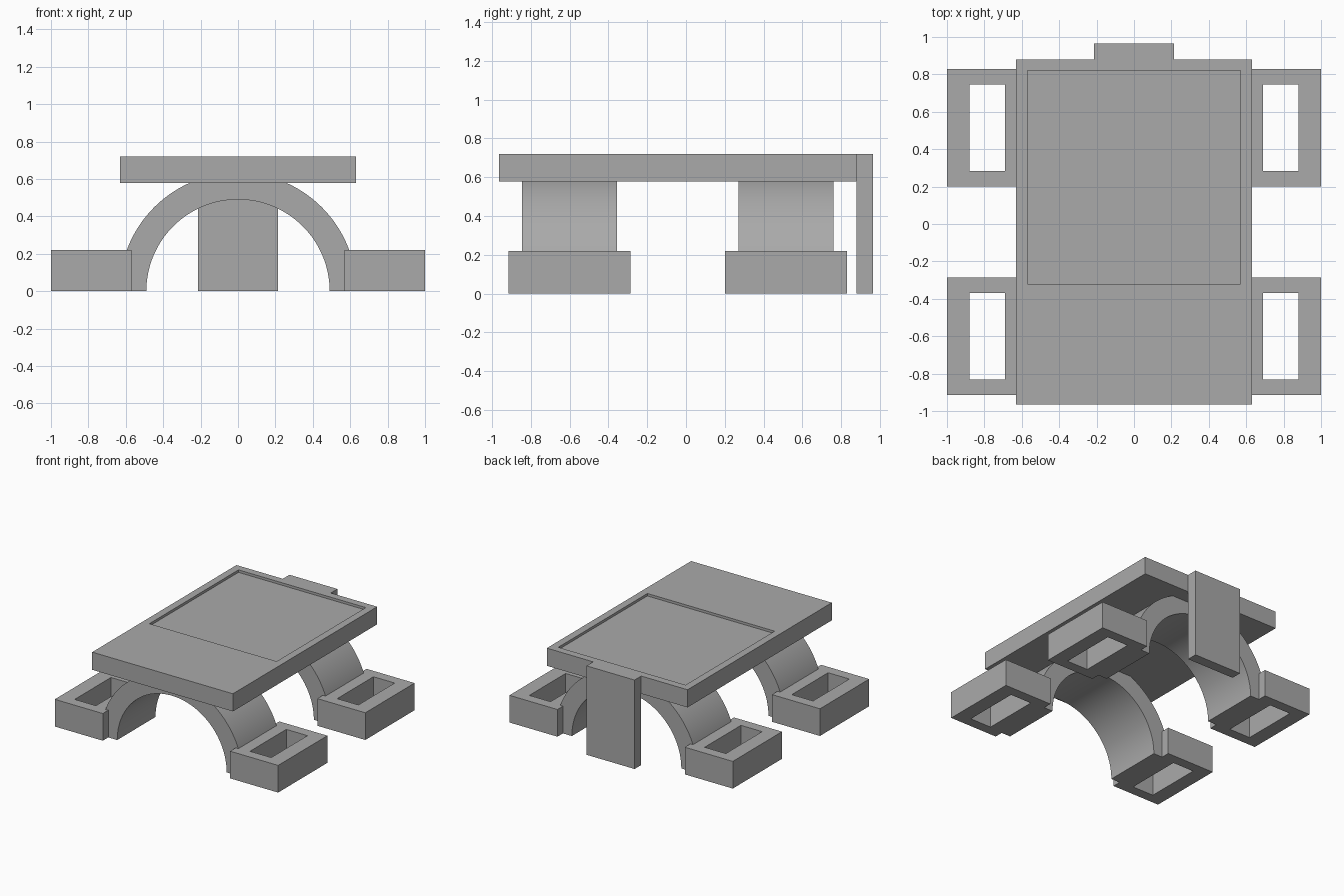
import bpy, bmesh, math

cube = bpy.data.objects.get("Cube")
if cube:
    bpy.data.objects.remove(cube, do_unlink=True)

grey = bpy.data.materials.new("plain grey")
grey.use_nodes = True
GREY = (0.4, 0.4, 0.4, 1)
grey.diffuse_color = GREY
grey.node_tree.nodes["Principled BSDF"].inputs["Base Color"].default_value = GREY


def add_object(name, bm):
    bmesh.ops.recalc_face_normals(bm, faces=bm.faces)
    mesh = bpy.data.meshes.new(name)
    bm.to_mesh(mesh)
    bm.free()
    mesh.materials.append(grey)
    obj = bpy.data.objects.new(name, mesh)
    bpy.context.collection.objects.link(obj)
    return obj


def box(name, x, y, z):
    """Box from its (min, max) range on each axis."""
    bm = bmesh.new()
    bmesh.ops.create_cube(bm, size=1)
    for v in bm.verts:
        v.co = [r[0] if c < 0 else r[1] for c, r in zip(v.co, (x, y, z))]
    return add_object(name, bm)


def cut(obj, cutter):
    """Subtract the cutter, keep the result and drop the cutter."""
    mod = obj.modifiers.new("cut", "BOOLEAN")
    mod.operation, mod.solver, mod.object = "DIFFERENCE", "EXACT", cutter
    graph = bpy.context.evaluated_depsgraph_get()
    mesh = bpy.data.meshes.new_from_object(obj.evaluated_get(graph))
    obj.modifiers.clear()
    obj.data = mesh
    bpy.data.objects.remove(cutter, do_unlink=True)


def arch(name, inner, outer, y, segments=64):
    """Half ring profile extruded along y."""
    bm = bmesh.new()
    angles = [math.pi * i / segments for i in range(segments + 1)]
    ring = [(outer, a) for a in angles] + [(inner, a) for a in reversed(angles)]
    face = bm.faces.new([bm.verts.new((r * math.cos(a), y[0], r * math.sin(a)))
                         for r, a in ring])
    new = bmesh.ops.extrude_face_region(bm, geom=[face])["geom"]
    verts = [g for g in new if isinstance(g, bmesh.types.BMVert)]
    bmesh.ops.translate(bm, verts=verts, vec=(0, y[1] - y[0], 0))
    obj = add_object(name, bm)
    bpy.ops.object.select_all(action="DESELECT")
    obj.select_set(True)
    bpy.context.view_layer.objects.active = obj
    bpy.ops.object.shade_smooth_by_angle(angle=math.radians(30))
    return obj


# Top slab with a shallow rectangular recess
slab = box("top_slab", (-0.63, 0.63), (-0.965, 0.88), (0.577, 0.72))
cut(slab, box("recess_cutter", (-0.57, 0.57), (-0.32, 0.82), (0.70, 0.80)))

# Upright plate behind the slab
box("back_plate", (-0.215, 0.215), (0.88, 0.965), (0, 0.72))

# Two arches, each standing between a pair of hollow feet
for place, y in (("front", -0.6), ("back", 0.515)):
    arch(place + "_arch", 0.49, 0.634, (y - 0.245, y + 0.245))
    for side, s in (("left", 1), ("right", -1)):
        foot = box(f"{place}_{side}_foot", sorted((s * 0.57, s)),
                   (y - 0.315, y + 0.315), (0, 0.22))
        cut(foot, box("foot_cutter", sorted((s * 0.69, s * 0.88)),
                      (y - 0.232, y + 0.232), (-0.1, 0.4)))
